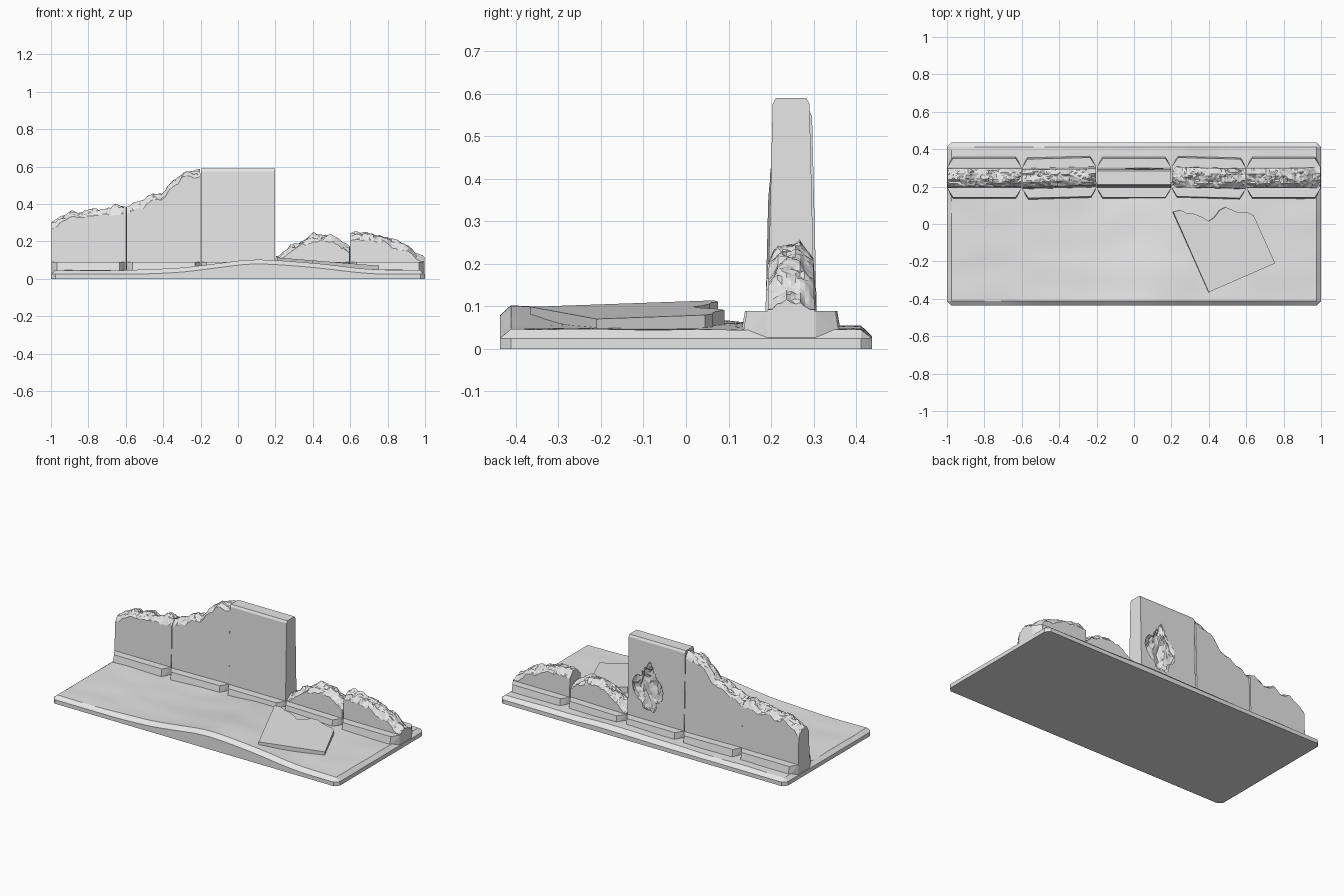
import bpy, bmesh, math
from mathutils import Vector, noise

cube = bpy.data.objects.get("Cube")
if cube:
    bpy.data.objects.remove(cube)

concrete = bpy.data.materials.new("grey_concrete")
concrete.use_nodes = True
GREY = (0.8, 0.8, 0.8, 1)
concrete.diffuse_color = GREY
concrete.node_tree.nodes["Principled BSDF"].inputs["Base Color"].default_value = GREY

WALL_Y = 0.247          # centre line of the wall
FOOT_TOP = 0.089
WALL_TOP = 0.589
HALF = 0.1975           # half length of one wall section


def finish(bm, name, location=(0, 0, 0), turn=0):
    bmesh.ops.recalc_face_normals(bm, faces=bm.faces[:])
    mesh = bpy.data.meshes.new(name)
    bm.to_mesh(mesh)
    bm.free()
    mesh.materials.append(concrete)
    obj = bpy.data.objects.new(name, mesh)
    obj.location = location
    obj.rotation_euler.z = math.radians(turn)
    bpy.context.collection.objects.link(obj)
    return obj


def close_below(bm, place):
    """Drop the open border of a sheet with place(vert) and cap it."""
    border = [e for e in bm.edges if e.is_boundary]
    new = bmesh.ops.extrude_edge_only(bm, edges=border)["geom"]
    for v in new:
        if isinstance(v, bmesh.types.BMVert):
            v.co = place(v.co)
    rim = [e for e in bm.edges if e.is_boundary]
    bmesh.ops.contextual_create(bm, geom=rim)


def prism(points, lift):
    """Extrude a polygon of 3D points along a vector."""
    bm = bmesh.new()
    face = bm.faces.new([bm.verts.new(p) for p in points])
    new = bmesh.ops.extrude_face_region(bm, geom=[face], use_keep_orig=True)["geom"]
    bmesh.ops.translate(bm, vec=lift, verts=[v for v in new if isinstance(v, bmesh.types.BMVert)])
    return bm


def half_width(z):
    """Half thickness of the tapering wall at height z."""
    return 0.055 - 0.012 * (z - FOOT_TOP) / (WALL_TOP - FOOT_TOP)


def ground_height(x, y):
    hill = 0.06 * math.exp(-((x - 0.15) / 0.38) ** 2)
    fade = min(1, max(0.12, 1 - 1.3 * (y + 0.42)))
    bumps = 0.006 * noise.noise(Vector((x * 4, y * 6, 3)))
    return 0.045 + hill * fade + bumps


# Ground plate with a low hill and a bevelled rim
bm = bmesh.new()
bmesh.ops.create_grid(bm, x_segments=80, y_segments=34, size=1)
for v in bm.verts:
    u, w = v.co.x, v.co.y
    x, y = u, w * 0.437
    on_x, on_y = abs(u) > 0.999, abs(w) > 0.999
    z = ground_height(x, y)
    if on_x or on_y:
        z = max(0.025, z - 0.024)
    if on_x and on_y:
        x, y = x - math.copysign(0.012, x), y - math.copysign(0.012, y)
    v.co = (x, y, z)
close_below(bm, lambda co: Vector((co.x, co.y, 0)))
ground = finish(bm, "ground_plate")
bpy.ops.object.select_all(action="DESELECT")
ground.select_set(True)
bpy.context.view_layer.objects.active = ground
bpy.ops.object.shade_smooth_by_angle(angle=math.radians(25))


# Foot block with clipped corners and sloping faces
def make_foot(name, location, turn):
    bm = bmesh.new()
    for z, depth in ((0.02, 0.116), (FOOT_TOP, 0.104)):
        for sx in (-1, 1):
            for sy in (-1, 1):
                bm.verts.new((sx * HALF, sy * 0.057, z))
                bm.verts.new((sx * (HALF - 0.03), sy * depth, z))
    bmesh.ops.convex_hull(bm, input=bm.verts[:])
    bmesh.ops.dissolve_limit(bm, angle_limit=0.01, verts=bm.verts[:], edges=bm.edges[:])
    return finish(bm, name, location, turn)


# Broken wall section with a craggy crest following a list of heights
def make_broken_wall(name, heights, location, turn):
    def crest(x):
        t = (x / HALF + 1) / 2 * (len(heights) - 1)
        i = min(int(t), len(heights) - 2)
        return heights[i] + (heights[i + 1] - heights[i]) * (t - i)

    bm = bmesh.new()
    bmesh.ops.create_grid(bm, x_segments=36, y_segments=10, size=1)
    for v in bm.verts:
        x, w = v.co.x * HALF, v.co.y
        spot = Vector(((x + location[0]) * 16, w * 1.3, 5))
        rough = 0.024 * noise.noise(spot) + 0.012 * noise.noise(spot * 3)
        z = crest(x) + rough - 0.03 * w * w
        z = min(WALL_TOP, max(FOOT_TOP + 0.004, z))
        v.co = (x, w * half_width(z), z)
    bmesh.ops.triangulate(bm, faces=bm.faces[:])

    def drop(co):
        z = 0.03
        return Vector((co.x, co.y / half_width(co.z) * half_width(z), z))
    close_below(bm, drop)
    return finish(bm, name, location, turn)


# Whole wall section with a chamfered top
def make_whole_wall(name, location):
    right = [(half_width(0.03), 0.03), (half_width(0.575), 0.575), (0.036, WALL_TOP)]
    outline = right + [(-y, z) for y, z in reversed(right)]
    bm = prism([(-HALF, y, z) for y, z in outline], (2 * HALF, 0, 0))
    return finish(bm, name, location)


sections = [
    ("far_right", (0.30, 0.36, 0.365, 0.37, 0.39), 0),
    ("right", (0.39, 0.42, 0.47, 0.56, 0.589), 1.5),
    ("middle", None, 0),
    ("left", (0.12, 0.18, 0.235, 0.23, 0.17), -1.5),
    ("far_left", (0.24, 0.245, 0.215, 0.18, 0.11), 0),
]
for i, (side, heights, turn) in enumerate(sections):
    place = (-0.8 + 0.4 * i, WALL_Y, 0)
    make_foot(side + "_foot", place, turn)
    if heights:
        make_broken_wall(side + "_broken_wall", heights, place, turn)
    else:
        whole_wall = make_whole_wall(side + "_wall", place)

# Ragged crater knocked out of the back of the whole section
bm = bmesh.new()
bmesh.ops.create_icosphere(bm, subdivisions=4, radius=1)
for v in bm.verts:
    p = v.co.copy()
    r = 1 + 0.28 * noise.noise(p * 2.3) + 0.12 * noise.noise(p * 6)
    v.co = (p.x * r * 0.11 * (1 - 0.5 * abs(p.z)), p.y * r * 0.055, p.z * r * 0.15)
cutter = finish(bm, "crater_cutter", (0.055, WALL_Y + 0.05, 0.285))
cutter.hide_render = True
cut = whole_wall.modifiers.new("crater", "BOOLEAN")
cut.operation = "DIFFERENCE"
cut.solver = "EXACT"
cut.object = cutter
bpy.context.view_layer.update()
carved = bpy.data.meshes.new_from_object(
    whole_wall.evaluated_get(bpy.context.evaluated_depsgraph_get()))
whole_wall.modifiers.clear()
whole_wall.data = carved
bpy.data.objects.remove(cutter)

# Fallen panel lying tilted on the ground, broken along its back edge
plan = [(0.40, -0.365), (0.755, -0.21), (0.64, 0.045), (0.61, 0.062), (0.55, 0.065),
        (0.49, 0.09), (0.46, 0.075), (0.43, 0.035), (0.40, 0.015), (0.37, 0.035),
        (0.32, 0.055), (0.28, 0.058), (0.25, 0.075), (0.21, 0.065)]
panel = prism([(x, y, 0.114 - 0.08 * (x - 0.21)) for x, y in plan], (-0.004, 0, -0.045))
finish(panel, "fallen_panel")
